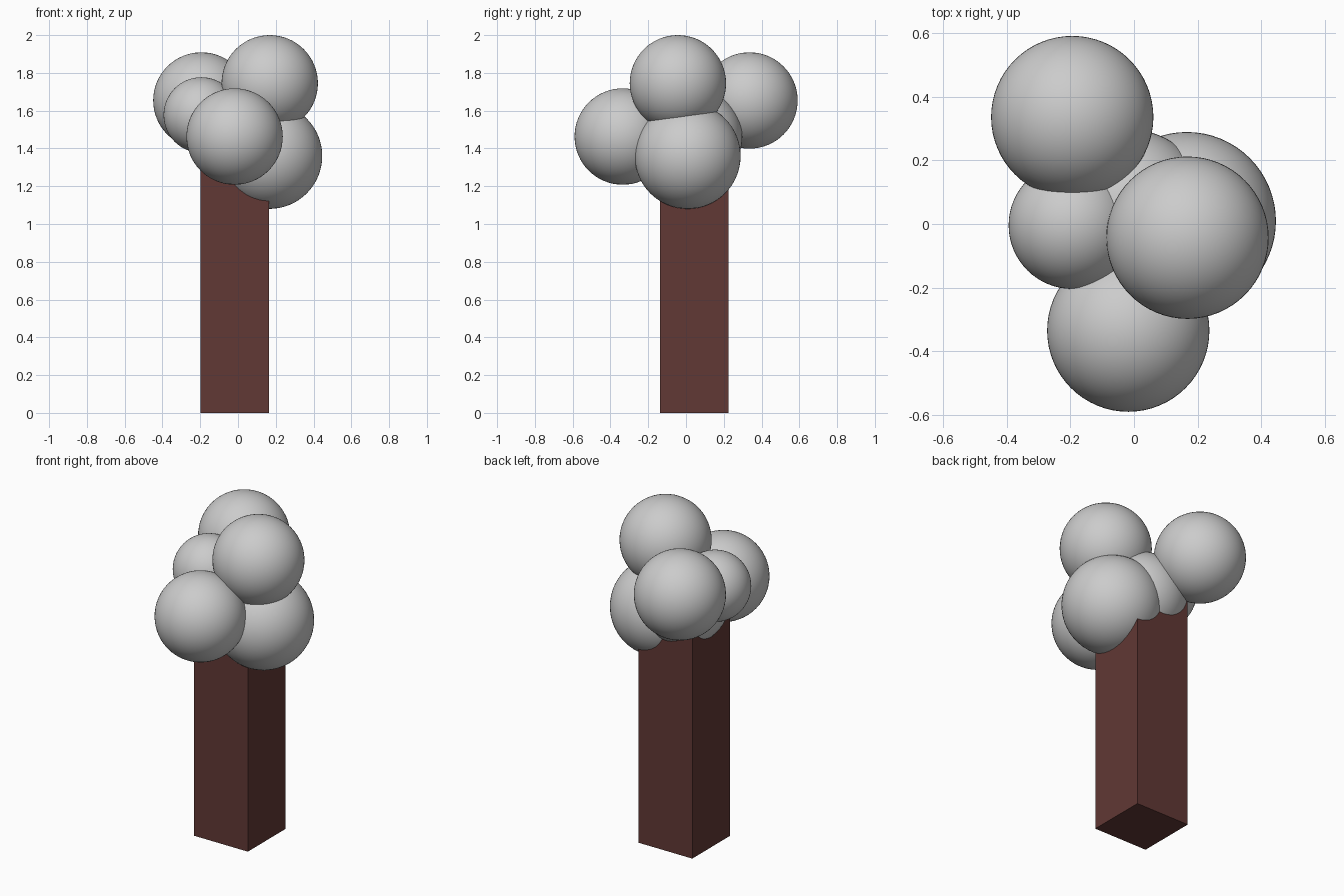
import bpy

if "Cube" in bpy.data.objects:
    bpy.data.objects.remove(bpy.data.objects["Cube"])

# Square trunk, its top hidden inside the foliage
H = 1.46
bpy.ops.mesh.primitive_cube_add(size=1, location=(-0.018, 0.043, H / 2))
trunk = bpy.context.object
trunk.name = "trunk"
trunk.scale = (0.363, 0.363, H)
bpy.ops.object.transform_apply(location=False, rotation=False, scale=True)
bark = bpy.data.materials.new("bark")
bark.diffuse_color = (0.12, 0.04, 0.035, 1)
bark.use_nodes = True
bark.node_tree.nodes["Principled BSDF"].inputs["Base Color"].default_value = bark.diffuse_color
trunk.data.materials.append(bark)


def foliage(name, location, radius):
    bpy.ops.mesh.primitive_uv_sphere_add(
        segments=64, ring_count=32, radius=radius, location=location)
    bpy.context.object.name = name
    bpy.ops.object.shade_smooth()


# Round foliage clumps
foliage("foliage_centre", (-0.018, 0.043, 1.463), 0.255)
foliage("foliage_top", (0.168, -0.043, 1.745), 0.255)
foliage("foliage_back", (-0.194, 0.336, 1.654), 0.255)
foliage("foliage_front", (-0.018, -0.335, 1.463), 0.255)
foliage("foliage_right", (0.166, 0.009, 1.36), 0.28)
foliage("foliage_left", (-0.194, -0.004, 1.577), 0.2)
